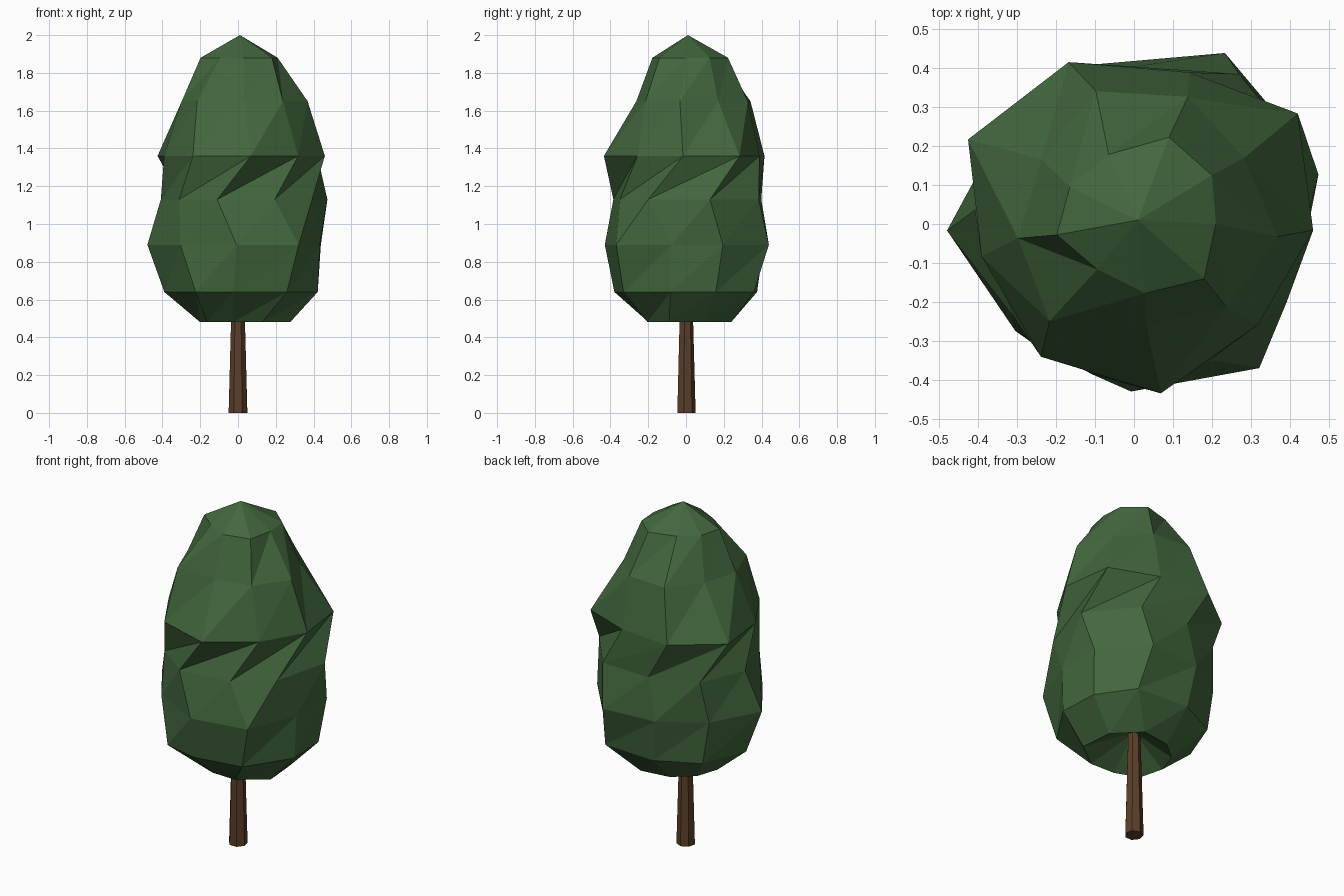
import bpy, bmesh, math

if "Cube" in bpy.data.objects:
    bpy.data.objects.remove(bpy.data.objects["Cube"])


def material(name, rgb):
    m = bpy.data.materials.new(name)
    m.diffuse_color = (*rgb, 1)
    m.use_nodes = True
    m.node_tree.nodes["Principled BSDF"].inputs["Base Color"].default_value = m.diffuse_color
    return m


def ring_mesh(name, rings, top, bottom, mat):
    """Stack rings (z, angles in degrees, radii), close them with two end points."""
    bm = bmesh.new()
    loops = []
    for z, angles, radii in rings:
        n = len(radii)
        loops.append([bm.verts.new((r * math.cos(math.radians(a)),
                                    r * math.sin(math.radians(a)), z))
                      for a, r in zip(angles, radii)])
    for upper, lower in zip(loops, loops[1:]):
        for i in range(n):
            j = (i + 1) % n
            bm.faces.new((upper[i], lower[i], upper[j]))
            bm.faces.new((lower[i], lower[j], upper[j]))
    for pole, loop in ((top, loops[0]), (bottom, loops[-1])):
        tip = bm.verts.new(pole)
        for i in range(n):
            bm.faces.new((tip, loop[i], loop[(i + 1) % n]))
    bmesh.ops.recalc_face_normals(bm, faces=bm.faces)
    me = bpy.data.meshes.new(name)
    bm.to_mesh(me)
    bm.free()
    me.materials.append(mat)
    ob = bpy.data.objects.new(name, me)
    bpy.context.collection.objects.link(ob)
    return ob


def even(phase, n):
    return [phase + 360 * i / n for i in range(n)]


leaf = material("leaf green", (0.055, 0.135, 0.047))
bark = material("bark brown", (0.105, 0.05, 0.023))

# Foliage: nine-sided irregular crown, pinched and twisted at mid height,
# hollowed underneath around the trunk
crown = [
    (1.88, (32, 68, 110, 150, 188, 231, 279, 322, 360),
     (.236, .24, .19, .19, .20, .15, .18, .228, .21)),
    (1.65, (31, 67, 106, 145, 187, 229, 277, 318, 355),
     (.33, .355, .355, .29, .30, .33, .265, .32, .37)),
    (1.36, (34, 70, 112, 153, 192, 235, 279, 321, 358),
     (.507, .414, .448, .478, .40, .416, .44, .41, .46)),
    (1.13, (15, 55, 95, 135, 175, 217, 254, 299, 333),
     (.49, .47, .40, .42, .41, .39, .40, .40, .44)),
    (0.89, (24, 62, 102, 142, 182, 222, 269, 311, 350),
     (.48, .497, .42, .42, .48, .41, .43, .49, .44)),
    (0.64, (21, 53, 98, 138, 180, 236, 266, 308, 349),
     (.44, .45, .38, .39, .39, .40, .38, .42, .43)),
    (0.48, even(22, 9), (.28, .27, .22, .20, .20, .22, .20, .24, .29)),
]
ring_mesh("foliage", crown, (0.01, 0.01, 2.0), (0, 0, 0.63), leaf)

# Trunk: seven-sided taper running up into the foliage
trunk = [(0.66, even(90, 7), [0.033] * 7), (0.0, even(90, 7), [0.051] * 7)]
ring_mesh("trunk", trunk, (0, 0, 0.66), (0, 0, 0), bark)
